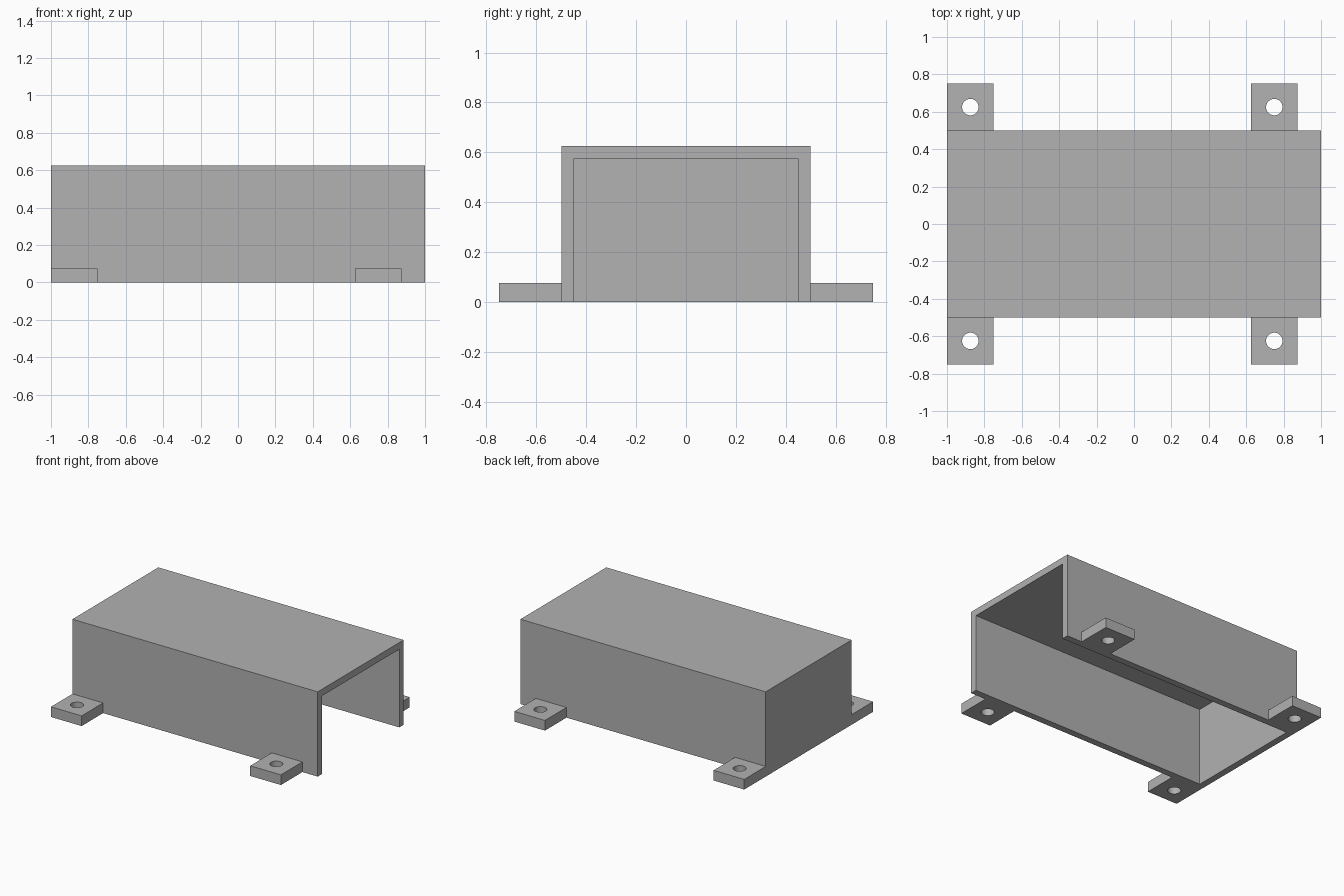
import bpy
import math

default = bpy.data.objects.get("Cube")
if default:
    bpy.data.objects.remove(default, do_unlink=True)

WALL = 0.05
HEIGHT = 0.625
TAB = 0.25
TAB_HEIGHT = 0.075

grey = bpy.data.materials.new("light grey")
grey.use_nodes = True
color = (0.445, 0.445, 0.445, 1)
grey.diffuse_color = color
grey.node_tree.nodes["Principled BSDF"].inputs["Base Color"].default_value = color


def box(name, low, high):
    """Axis-aligned box between two corners."""
    center = [(a + b) / 2 for a, b in zip(low, high)]
    bpy.ops.mesh.primitive_cube_add(size=1, location=center)
    ob = bpy.context.object
    ob.name = ob.data.name = name
    ob.scale = [b - a for a, b in zip(low, high)]
    bpy.ops.object.transform_apply(location=False, rotation=False, scale=True)
    ob.data.materials.append(grey)
    return ob


def cut(ob, cutter):
    """Subtract the cutter, then discard it."""
    cutter.hide_render = True
    mod = ob.modifiers.new("cut", "BOOLEAN")
    mod.operation = "DIFFERENCE"
    mod.solver = "EXACT"
    mod.object = cutter
    bpy.ops.object.select_all(action="DESELECT")
    bpy.context.view_layer.objects.active = ob
    ob.select_set(True)
    bpy.ops.object.modifier_apply(modifier=mod.name)
    bpy.data.objects.remove(cutter, do_unlink=True)


# Cover shell, open underneath and at the left end
shell = box("cover_shell", (-1, -0.5, 0), (1, 0.5, HEIGHT))
cut(shell, box("cavity_cutter", (-1 + WALL, -0.5 + WALL, -0.2),
               (1.2, 0.5 - WALL, HEIGHT - WALL)))

# Four mounting tabs, each with a screw hole
for end, x in (("right", -0.875), ("left", 0.75)):
    for side, sign in (("front", -1), ("back", 1)):
        y = sign * (0.5 + TAB / 2)
        tab = box(f"mounting_tab_{side}_{end}",
                  (x - TAB / 2, y - TAB / 2, 0),
                  (x + TAB / 2, y + TAB / 2, TAB_HEIGHT))
        bpy.ops.mesh.primitive_cylinder_add(
            vertices=48, radius=0.044, depth=0.4, location=(x, y, 0))
        drill = bpy.context.object
        drill.data.materials.append(grey)
        cut(tab, drill)
        bpy.ops.object.shade_smooth_by_angle(angle=math.radians(30))
